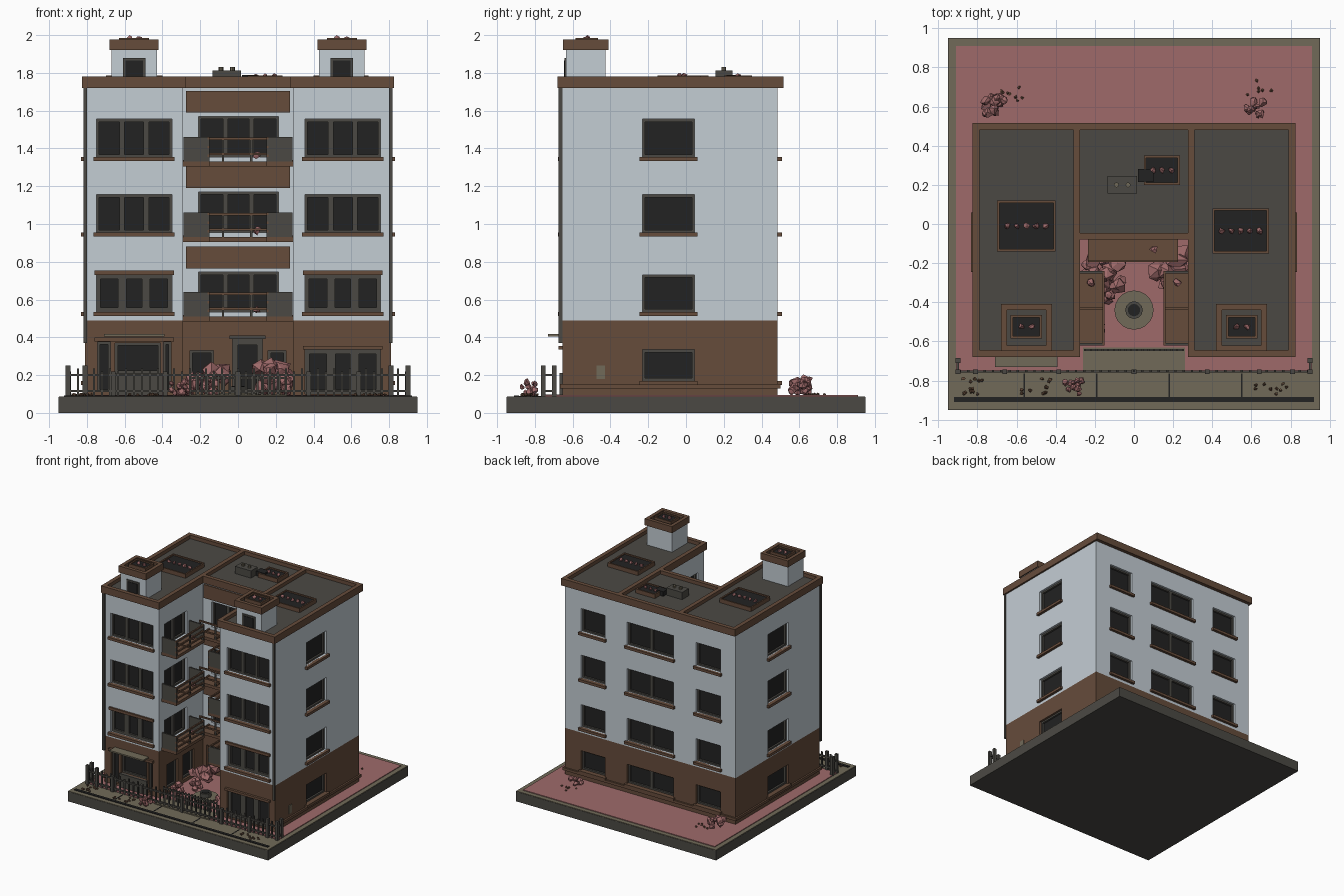
import bpy, bmesh, random
from mathutils import Matrix, Vector

if "Cube" in bpy.data.objects:
    bpy.data.objects.remove(bpy.data.objects["Cube"])
random.seed(4)


def material(name, *rgb):
    m = bpy.data.materials.new(name)
    m.use_nodes = True
    col = [(c / 255 / 12.92 if c < 11 else ((c / 255 + 0.055) / 1.055) ** 2.4) for c in rgb] + [1]
    m.diffuse_color = col
    m.node_tree.nodes["Principled BSDF"].inputs["Base Color"].default_value = col
    return m


WHITE = material("pale wall", 196, 205, 212)
BROWN = material("brown trim", 102, 76, 59)
GREY = material("dark grey", 75, 73, 68)
BLACK = material("black glass", 34, 34, 34)
OLIVE = material("olive stone", 113, 106, 89)
PINK = material("dusty pink", 159, 106, 106)
parts = {}


def part(name, mat):
    if name not in parts:
        parts[name] = (bmesh.new(), mat)
    return parts[name][0]


def box(name, mat, x0, x1, y0, y1, z0, z1):
    size = Matrix.Diagonal((abs(x1 - x0), abs(y1 - y0), z1 - z0, 1))
    mid = Matrix.Translation(((x0 + x1) / 2, (y0 + y1) / 2, (z0 + z1) / 2))
    bmesh.ops.create_cube(part(name, mat), size=1, matrix=mid @ size)


def ring(name, mat, x0, x1, y0, y1, z0, z1, t):
    box(name, mat, x0, x1, y0, y0 + t, z0, z1)
    box(name, mat, x0, x1, y1 - t, y1, z0, z1)
    box(name, mat, x0, x0 + t, y0 + t, y1 - t, z0, z1)
    box(name, mat, x1 - t, x1, y0 + t, y1 - t, z0, z1)


def cylinder(name, mat, x, y, z0, z1, r, n=20):
    bmesh.ops.create_cone(part(name, mat), cap_ends=True, segments=n, radius1=r, radius2=r, depth=z1 - z0,
                          matrix=Matrix.Translation((x, y, (z0 + z1) / 2)))


def blob(name, mat, x, y, z, r):
    new = bmesh.ops.create_icosphere(part(name, mat), subdivisions=1, radius=r, matrix=Matrix.Translation((x, y, z)))
    for v in new["verts"]:
        v.co += Vector([random.uniform(-0.3, 0.3) * r for _ in range(3)])


def bush(x, y, z, r, n):
    for _ in range(n):
        blob("bushes", PINK, x + random.uniform(-r, r), y + random.uniform(-r, r),
             z + random.uniform(0.2, 1.5) * r, r * random.uniform(0.3, 0.55))


# Wall planes: (axis of normal, wall position, outward sign)
X, XC, YF, YB, YC = 0.81, 0.29, -0.655, 0.485, -0.06
FRONT, BACK, COURT = ("y", YF, -1), ("y", YB, 1), ("y", YC, -1)
LEFT, RIGHT = ("x", X, 1), ("x", -X, -1)
COURT_SIDES = [("x", -XC, 1), ("x", XC, -1)]


def wall_box(name, mat, wall, u0, u1, d0, d1, z0, z1):
    axis, pos, s = wall
    a, b = pos + s * d0, pos + s * d1
    if axis == "y":
        box(name, mat, u0, u1, a, b, z0, z1)
    else:
        box(name, mat, a, b, u0, u1, z0, z1)


def window(wall, u0, u1, z0, z1, panes=1, sill=True, t=0.014):
    wall_box("window_cutter", BLACK, wall, u0, u1, -0.04, 0.05, z0, z1)
    wall_box("window_glass", BLACK, wall, u0 - 0.005, u1 + 0.005, -0.05, -0.034, z0 - 0.005, z1 + 0.005)
    for a, b in ((z0, z0 + t), (z1 - t, z1)):
        wall_box("window_frames", GREY, wall, u0, u1, -0.04, -0.018, a, b)
    for i in range(panes + 1):
        u = u0 + t / 2 + (u1 - u0 - t) * i / panes
        w = t / 2 if i in (0, panes) else t
        wall_box("window_frames", GREY, wall, u - w, u + w, -0.04, -0.018, z0, z1)
    if sill:
        wall_box("window_sills", BROWN, wall, u0 - 0.015, u1 + 0.015, -0.01, 0.022, z0 - 0.022, z0)


def u_walls(name, mat, z0, z1):
    bm = part(name, mat)
    pts = [(-X, YF), (-XC, YF), (-XC, YC), (XC, YC), (XC, YF), (X, YF), (X, YB), (-X, YB)]
    f = bm.faces.new([bm.verts.new((x, y, z0)) for x, y in pts])
    top = bmesh.ops.extrude_face_region(bm, geom=[f])["geom"]
    bmesh.ops.translate(bm, vec=(0, 0, z1 - z0), verts=[g for g in top if isinstance(g, bmesh.types.BMVert)])
    bmesh.ops.recalc_face_normals(bm, faces=bm.faces)


# Ground slab, lawn, pavement
box("ground_slab", GREY, -0.95, 0.95, -0.95, 0.95, 0, 0.083)
box("pavement", OLIVE, -0.948, 0.948, -0.948, 0.948, 0.08, 0.088)
box("lawn", PINK, -0.91, 0.91, -0.75, 0.91, 0.085, 0.094)
box("entry_path", OLIVE, -0.26, 0.26, -0.76, -0.63, 0.085, 0.097)
box("gutter", BLACK, -0.92, 0.92, -0.91, -0.885, 0.085, 0.093)
for x in (-0.56, -0.19, 0.18, 0.55):
    box("pavement_joints", BLACK, x - 0.004, x + 0.004, -0.885, -0.765, 0.085, 0.09)

# Main walls
u_walls("lower_walls", BROWN, 0.085, 0.49)
u_walls("upper_walls", WHITE, 0.49, 1.73)
for wall, a, b in ((LEFT, YF, YB), (RIGHT, YF, YB), (BACK, -X, X)):
    wall_box("plinth_ledge", BROWN, wall, a - 0.012, b + 0.012, -0.01, 0.014, 0.13, 0.152)
wall_box("wall_vent", OLIVE, LEFT, -0.475, -0.43, -0.01, 0.006, 0.18, 0.25)
for x in (-0.808, 0.808):
    box("corner_pipes", GREY, x - 0.009, x + 0.009, YF - 0.02, YF, 0.37, 1.72)

# Windows by storey
for z0, z1 in ((1.355, 1.555), (0.955, 1.155), (0.535, 0.73), (0.17, 0.335)):
    for wall in (LEFT, RIGHT):
        window(wall, -0.23, 0.045, z0, z1)
    for u0, u1, n in ((-0.665, -0.435, 1), (-0.22, 0.22, 2), (0.43, 0.655, 1)):
        window(BACK, u0, u1, z0, z1, n)
    if z0 < 0.5:
        continue
    low = z0 < 0.6
    for u0, u1 in ((-0.75, -0.35), (0.355, 0.755)):
        window(FRONT, u0, u1, z0, z1, 3, t=0.022 if low else 0.014)
        if low:
            wall_box("window_lintels", BROWN, FRONT, u0 - 0.01, u1 + 0.01, -0.01, 0.015, z1, 0.753)
    # Courtyard windows, panels and balconies
    window(COURT, -0.21, 0.215, z0, z1 + 0.015, 3, False)
    wall_box("courtyard_panels", BROWN, COURT, -0.275, 0.275, -0.01, 0.012, z1 + 0.035, z1 + 0.15)
    f = z0 - 0.05
    box("balcony_floors", BROWN, -0.235, 0.225, -0.195, YC, f, f + 0.025)
    for z in (f + 0.06, f + 0.14):
        box("balcony_rails", BROWN, -0.235, 0.225, -0.195, -0.183, z, z + 0.012)
    for x in (-0.229, -0.08, 0.07, 0.219):
        box("balcony_posts", GREY, x - 0.006, x + 0.006, -0.193, -0.183, f, f + 0.15)
        box("balcony_rails", BROWN, x - 0.006, x + 0.006, -0.19, YC, f + 0.025, f + 0.032)
    blob("balcony_plants", PINK, 0.1, -0.13, f + 0.06, 0.02)
    for s in (-1, 1):
        window(COURT_SIDES[(s + 1) // 2], -0.58, -0.28, z0, z1, 2, False)
        box("balcony_floors", BROWN, s * 0.15, s * XC, -0.62, -0.24, f, f + 0.025)
        for y in (-0.62, -0.252):
            box("balcony_panels", GREY, s * 0.15, s * 0.288, y, y + 0.012, f + 0.02, f + 0.155)
        for z in (f + 0.05, f + 0.095, f + 0.142):
            box("balcony_rails", BROWN, s * 0.15, s * 0.162, -0.62, -0.24, z, z + 0.013)
        box("balcony_posts", GREY, s * 0.151, s * 0.161, -0.436, -0.424, f, f + 0.15)
        box("balcony_rails", BROWN, s * 0.15, s * XC, -0.436, -0.424, f + 0.025, f + 0.033)
        blob("balcony_plants", PINK, s * 0.22, -0.3, f + 0.05, 0.02)

# Street level shopfront, doors and entrance
window(FRONT, -0.65, -0.41, 0.21, 0.37, 1, False)
window(FRONT, -0.745, -0.675, 0.11, 0.375, 1, False)
window(FRONT, -0.395, -0.355, 0.11, 0.375, 1, False)
wall_box("shop_panel", GREY, FRONT, -0.66, -0.4, -0.01, 0.015, 0.09, 0.21)
wall_box("shop_lintel", BROWN, FRONT, -0.76, -0.34, -0.01, 0.02, 0.378, 0.4)
wall_box("shop_canopy", OLIVE, FRONT, -0.71, -0.39, -0.01, 0.075, 0.405, 0.417)
window(FRONT, 0.355, 0.755, 0.1, 0.335, 3, False, 0.024)
wall_box("door_lintel", BROWN, FRONT, 0.345, 0.765, -0.01, 0.02, 0.335, 0.355)
window(COURT, -0.03, 0.13, 0.1, 0.39, 1, False, 0.03)
wall_box("entrance_lintel", GREY, COURT, -0.045, 0.145, -0.01, 0.03, 0.39, 0.41)
window(COURT, -0.255, -0.13, 0.14, 0.33, 1, False)
window(COURT, 0.16, 0.255, 0.14, 0.33, 1, False)
for wall in COURT_SIDES:
    window(wall, -0.55, -0.4, 0.12, 0.335, 1, False)
    window(wall, -0.33, -0.18, 0.12, 0.335, 1, False)

# Roof decks and parapets
for x0, x1, y0 in ((-0.825, -0.275, -0.68), (-0.31, 0.31, -0.08), (0.275, 0.825, -0.68)):
    box("roof_deck", GREY, x0 + 0.02, x1 - 0.02, y0 + 0.02, 0.495, 1.725, 1.75)
    ring("parapet", BROWN, x0, x1, y0, 0.515, 1.72, 1.78, 0.035)


def planter(x0, x1, y0, y1, z, n):
    ring("roof_planters", BROWN, x0, x1, y0, y1, z, z + 0.035, 0.012)
    box("planter_soil", BLACK, x0 + 0.01, x1 - 0.01, y0 + 0.01, y1 - 0.01, z, z + 0.025)
    for i in range(n):
        x = x0 + (x1 - x0) * (i + 1) / (n + 1)
        blob("planter_flowers", PINK, x, (y0 + y1) / 2, z + 0.03, 0.016)


planter(-0.7, -0.4, -0.14, 0.12, 1.75, 5)
planter(0.4, 0.69, -0.15, 0.08, 1.75, 5)
planter(0.05, 0.235, 0.2, 0.35, 1.75, 3)
box("roof_unit", GREY, -0.135, 0.015, 0.155, 0.245, 1.745, 1.812)
box("roof_duct", BLACK, 0.02, 0.1, 0.215, 0.28, 1.745, 1.79)
for x in (-0.09, -0.03):
    cylinder("roof_unit_caps", OLIVE, x, 0.2, 1.81, 1.83, 0.013, 8)

# Roof towers
for s in (-1, 1):
    x = s * 0.55
    box("roof_towers", WHITE, x - 0.12, x + 0.12, -0.635, -0.425, 1.74, 1.93)
    box("tower_door_frames", GREY, x - 0.06, x + 0.06, -0.643, -0.63, 1.75, 1.878)
    box("tower_doors", BLACK, x - 0.046, x + 0.046, -0.647, -0.63, 1.75, 1.865)
    ring("tower_caps", BROWN, x - 0.13, x + 0.13, -0.65, -0.41, 1.922, 1.978, 0.03)
    box("tower_cap_decks", GREY, x - 0.105, x + 0.105, -0.625, -0.435, 1.92, 1.955)
    planter(x - 0.08, x + 0.08, -0.585, -0.465, 1.95, 2)

# Street fence with posts, rails and pickets
for x in (-0.9, -0.81, -0.66, -0.385, 0, 0.375, 0.64, 0.81, 0.9):
    tall = abs(x) > 0.8
    box("fence_posts", GREY, x - 0.012, x + 0.012, -0.767, -0.743, 0.085, 0.25 if tall else 0.22)
for i in range(43):
    x = -0.89 + i * 1.78 / 42
    box("fence_pickets", GREY, x - 0.006, x + 0.006, -0.757, -0.747, 0.09, 0.22 + 0.015 * (i % 2))
for z in (0.11, 0.195):
    box("fence_rails", GREY, -0.9, 0.9, -0.76, -0.748, z, z + 0.012)
    for s in (-1, 1):
        box("fence_rails", GREY, s * 0.894, s * 0.906, -0.75, -0.7, z, z + 0.012)
for s in (-1, 1):
    box("fence_posts", GREY, s * 0.888, s * 0.912, -0.71, -0.686, 0.085, 0.25)

# Courtyard gate and fountain
for i in range(18):
    x = -0.25 + i * 0.5 / 17
    box("courtyard_gate", GREY, x - 0.005, x + 0.005, -0.65, -0.64, 0.09, 0.2)
box("courtyard_gate", GREY, -0.25, 0.25, -0.65, -0.64, 0.18, 0.19)
cylinder("fountain_paving", OLIVE, 0, -0.44, 0.085, 0.105, 0.1)
cylinder("fountain_rim", GREY, 0, -0.44, 0.1, 0.14, 0.045, 12)
cylinder("fountain_basin", BLACK, 0, -0.44, 0.12, 0.143, 0.032, 12)

# Bushes and fallen leaves
for x, y, r, n in ((-0.72, 0.61, 0.055, 14), (0.62, 0.6, 0.045, 10), (-0.31, -0.84, 0.045, 12), (-0.16, -0.26, 0.09, 14),
                   (0.17, -0.22, 0.1, 14), (-0.12, -0.36, 0.05, 8), (-0.22, -0.52, 0.06, 8), (0.22, -0.5, 0.06, 8)):
    bush(x, y, 0.095, r, n)
for x, y, n in ((-0.64, 0.67, 8), (0.65, 0.7, 6), (-0.83, -0.83, 12), (-0.5, -0.83, 10), (0.7, -0.83, 10)):
    for _ in range(n):
        blob("fallen_leaves", BROWN, x + random.uniform(-0.08, 0.08), y + random.uniform(-0.04, 0.04), 0.096, 0.009)

# Turn the parts into objects
objects = {}
for name, (bm, mat) in parts.items():
    me = bpy.data.meshes.new(name)
    bm.to_mesh(me)
    bm.free()
    me.materials.append(mat)
    objects[name] = bpy.data.objects.new(name, me)
    bpy.context.collection.objects.link(objects[name])

# Cut the window openings out of the walls
cutter = objects["window_cutter"]
cutter.hide_render = True
for name in ("lower_walls", "upper_walls"):
    ob = objects[name]
    mod = ob.modifiers.new("openings", "BOOLEAN")
    mod.object, mod.operation, mod.solver = cutter, "DIFFERENCE", "EXACT"
    bpy.context.view_layer.update()
    cut = bpy.data.meshes.new_from_object(ob.evaluated_get(bpy.context.evaluated_depsgraph_get()))
    ob.modifiers.clear()
    ob.data = cut
    cut.materials.clear()
    cut.materials.append(parts[name][1])
bpy.data.objects.remove(cutter)
